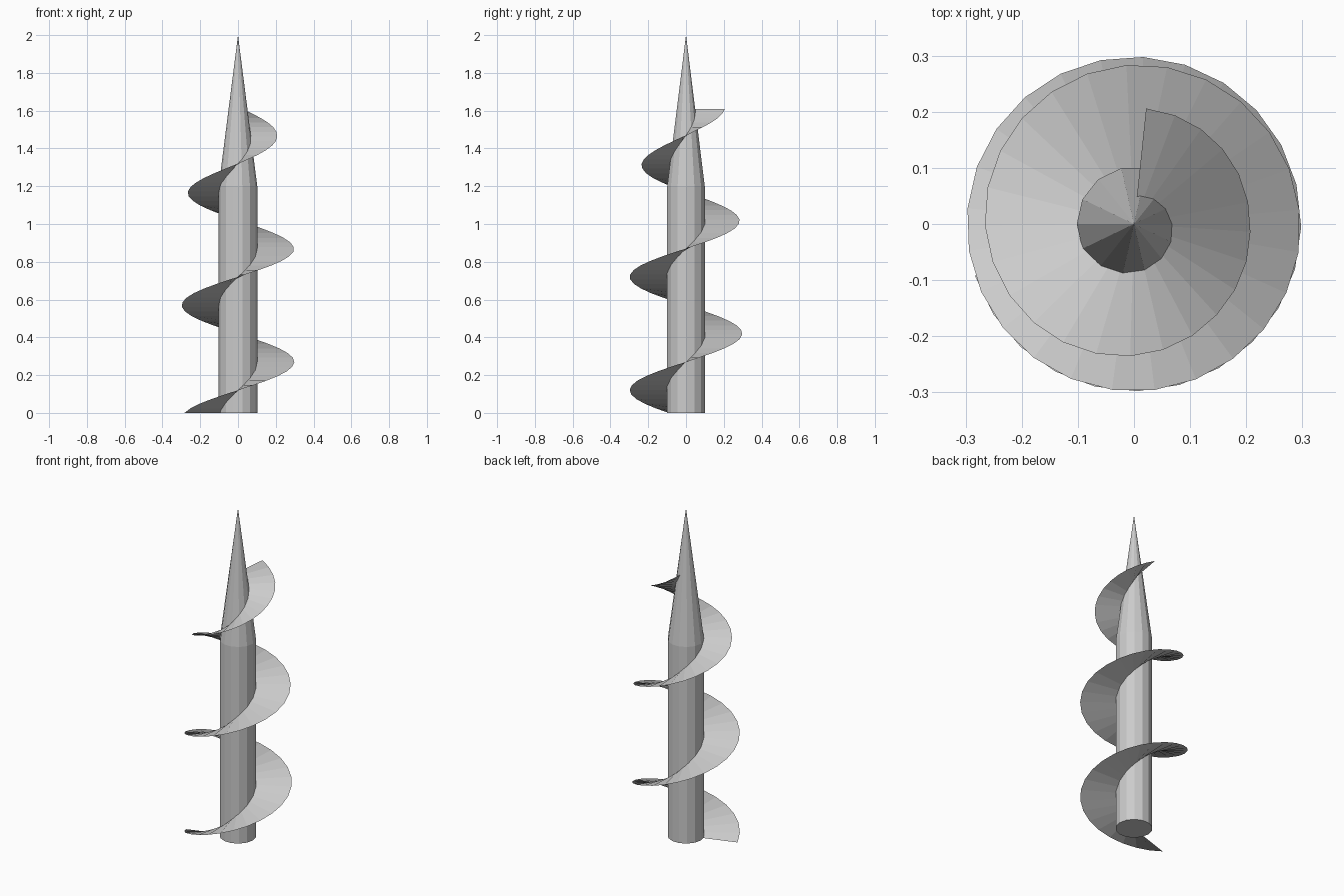
import bpy, bmesh, math

if "Cube" in bpy.data.objects:
    bpy.data.objects.remove(bpy.data.objects["Cube"])

SHAFT_R, SHOULDER, TIP = 0.102, 1.2, 2.0
PITCH, BLADE_TOP = 0.6, 1.61
# blade edge radius against height
EDGE = [(0, 0.298), (0.85, 0.298), (1.02, 0.284), (1.17, 0.266),
        (1.32, 0.235), (1.40, 0.217), (1.47, 0.207), (1.61, 0.207)]


def make_object(name, bm):
    mesh = bpy.data.meshes.new(name)
    bm.to_mesh(mesh)
    bm.free()
    obj = bpy.data.objects.new(name, mesh)
    bpy.context.collection.objects.link(obj)
    return obj


def edge_radius(z):
    for (z0, r0), (z1, r1) in zip(EDGE, EDGE[1:]):
        if z <= z1:
            return r0 + (r1 - r0) * (z - z0) / (z1 - z0)
    return EDGE[-1][1]


def shaft_radius(z):
    return SHAFT_R * min(1, (TIP - z) / (TIP - SHOULDER))


# Shaft: straight post with a long pointed tip
bm = bmesh.new()
sides = 14
rings = [[bm.verts.new((SHAFT_R * math.cos(2 * math.pi * i / sides),
                        SHAFT_R * math.sin(2 * math.pi * i / sides), z))
          for i in range(sides)] for z in (0, SHOULDER)]
tip = bm.verts.new((0, 0, TIP))
bm.faces.new(rings[0][::-1])
for i in range(sides):
    j = (i + 1) % sides
    bm.faces.new((rings[0][i], rings[0][j], rings[1][j], rings[1][i]))
    bm.faces.new((rings[1][i], rings[1][j], tip))
make_object("pointed_shaft", bm)

# Blade: thin spiral sheet that narrows along the tip
bm = bmesh.new()
steps = 66
previous = None
for k in range(steps + 1):
    z = BLADE_TOP * k / steps
    a = 2 * math.pi * (z - 0.27) / PITCH
    pair = [bm.verts.new((r * math.cos(a), r * math.sin(a), z))
            for r in (shaft_radius(z) * 0.94, edge_radius(z))]
    if previous:
        bm.faces.new((previous[0], previous[1], pair[1], pair[0]))
    previous = pair
make_object("spiral_blade", bm)
